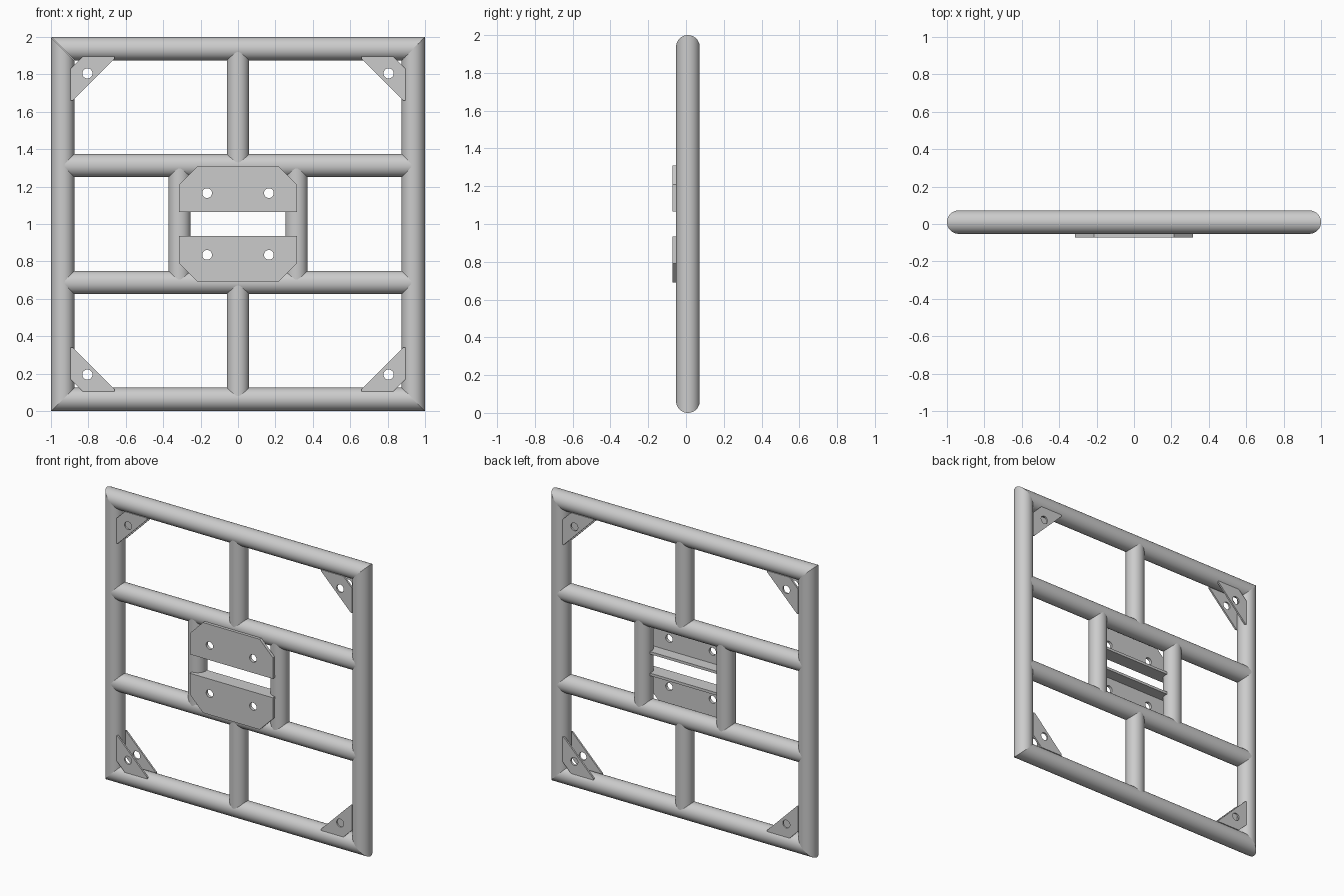
import bpy, bmesh
from math import pi, cos, sin, sqrt, radians
from mathutils import Matrix, Vector

if "Cube" in bpy.data.objects:
    bpy.data.objects.remove(bpy.data.objects["Cube"])

YC, R = 0.01, 0.0625      # tube plane and outer tube radius
A = 1 - R                 # outer tube axis distance from the centre
RH, RV = 0.0618, 0.0598   # crossbar and upright radii
ZH = 0.3125               # crossbar distance from the centre


def tube(name, half, r, loc, angle, end):
    """Open tube along local z; end(v) gives the half length at each rim vertex."""
    bm = bmesh.new()
    bmesh.ops.create_cone(bm, cap_ends=False, segments=48, radius1=r, radius2=r, depth=2)
    for v in bm.verts:
        v.co.z = (1 if v.co.z > 0 else -1) * (half + end(v.co))
    bmesh.ops.transform(bm, matrix=Matrix.Rotation(angle, 4, 'Y'), verts=bm.verts)
    me = bpy.data.meshes.new(name)
    bm.to_mesh(me)
    bm.free()
    for p in me.polygons:
        p.use_smooth = True
    ob = bpy.data.objects.new(name, me)
    ob.location = loc
    bpy.context.collection.objects.link(ob)
    return ob


def cope(host):
    return lambda co: -0.97 * sqrt(max(0, host ** 2 - co.y ** 2))


def plate(name, outline, holes, y, thick):
    """Flat sheet in the xz plane with round holes, centred on y."""
    cu = bpy.data.curves.new(name, 'CURVE')
    cu.dimensions, cu.fill_mode, cu.extrude = '2D', 'BOTH', thick / 2
    loops = [outline]
    for cx, cz, r in holes:
        loops.append([(cx + r * cos(i * pi / 16), cz + r * sin(i * pi / 16)) for i in range(32)])
    for pts in loops:
        sp = cu.splines.new('POLY')
        sp.points.add(len(pts) - 1)
        for p, (x, z) in zip(sp.points, pts):
            p.co = (x, z, 0, 1)
        sp.use_cyclic_u = True
    ob = bpy.data.objects.new(name, cu)
    bpy.context.collection.objects.link(ob)
    ob.location.y = y
    ob.rotation_euler.x = pi / 2
    bpy.ops.object.select_all(action='DESELECT')
    ob.select_set(True)
    bpy.context.view_layer.objects.active = ob
    bpy.ops.object.convert(target='MESH')
    bpy.ops.object.shade_smooth_by_angle(angle=radians(30))


# Mitred outer frame
for i, side in enumerate(("right", "bottom", "left", "top")):
    ang = i * pi / 2
    off = Matrix.Rotation(ang, 3, 'Y') @ Vector((A, 0, 0))
    tube("outer_tube_" + side, A, R, off + Vector((0, YC, 1)), ang, lambda co: co.x)

# Crossbars and uprights with coped ends
for s, n in ((1, "upper"), (-1, "lower")):
    tube("crossbar_" + n, A, RH, (0, YC, 1 + s * ZH), pi / 2, cope(R))
    mid, half = (A + ZH) / 2, (A - ZH) / 2
    ob = tube("centre_upright_" + n, half, RV, (0, YC, 1 + s * mid), 0, cope(RH))
    tube("side_upright_" + ("right" if s > 0 else "left"), ZH, RV, (s * 0.3125, YC, 1), 0, cope(RH))

# Mounting plates with chamfered corners and a folded flange on the inner edge
half_plate = [(0.315, 0.065), (0.315, 0.21), (0.215, 0.31)]
for s, n in ((1, "upper"), (-1, "lower")):
    pts = half_plate + [(-x, z) for x, z in reversed(half_plate)]
    plate("mounting_plate_" + n, [(x, 1 + s * z) for x, z in pts],
          [(0.165, 1 + s * 0.165, 0.026), (-0.165, 1 + s * 0.165, 0.026)], -0.0625, 0.02)
    z0, z1 = 1 + s * 0.065, 1 + s * 0.083
    plate("plate_flange_" + n, [(-0.315, z0), (0.315, z0), (0.315, z1), (-0.315, z1)],
          [], -0.0125, 0.08)

# Corner gussets, one front and one back at every corner
gusset = [(0.895, 0.83), (0.83, 0.895), (0.66, 0.895), (0.66, 0.885), (0.885, 0.66), (0.895, 0.66)]
for sx in (1, -1):
    for sz in (1, -1):
        for sy, n in ((-1, "front"), (1, "back")):
            plate("corner_gusset_" + n, [(sx * x, 1 + sz * z) for x, z in gusset],
                  [(sx * 0.805, 1 + sz * 0.805, 0.027)], YC + sy * 0.046, 0.012)
